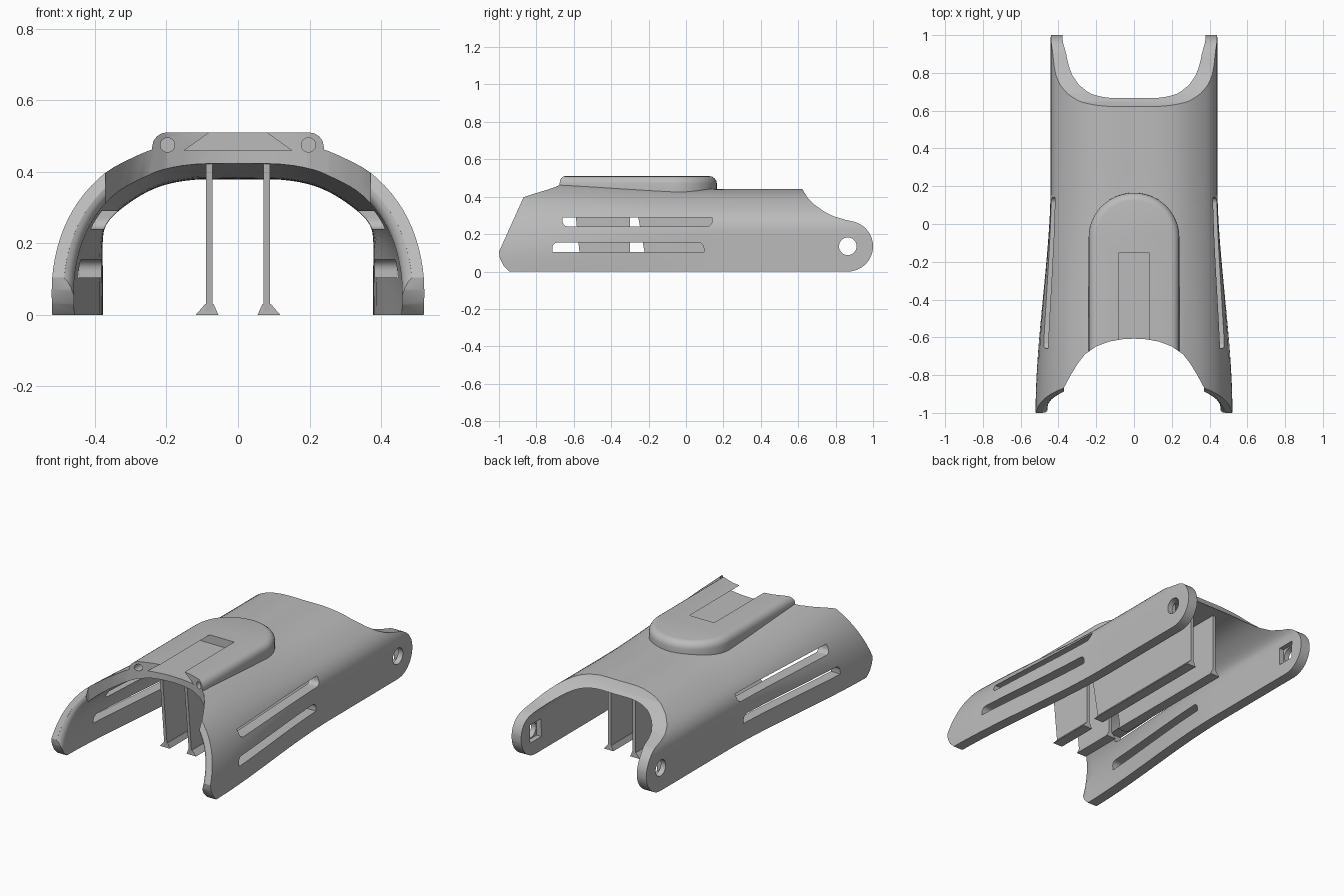
import bpy, bmesh, math
from mathutils import Vector

cube = bpy.data.objects.get("Cube")
if cube:
    bpy.data.objects.remove(cube, do_unlink=True)

grey = bpy.data.materials.new("plain_grey")
grey.use_nodes = True
grey.diffuse_color = (0.5, 0.5, 0.5, 1)
grey.node_tree.nodes["Principled BSDF"].inputs["Base Color"].default_value = (0.5, 0.5, 0.5, 1)


def loft(name, rings):
    """Closed solid through rings of equal length."""
    bm = bmesh.new()
    loops = [[bm.verts.new(p) for p in r] for r in rings]
    n = len(loops[0])
    for a, b in zip(loops, loops[1:]):
        for i in range(n):
            j = (i + 1) % n
            bm.faces.new((a[i], a[j], b[j], b[i]))
    bm.faces.new(loops[0])
    bm.faces.new(loops[-1])
    bmesh.ops.recalc_face_normals(bm, faces=bm.faces[:])
    mesh = bpy.data.meshes.new(name)
    bm.to_mesh(mesh)
    bm.free()
    obj = bpy.data.objects.new(name, mesh)
    bpy.context.collection.objects.link(obj)
    mesh.materials.append(grey)
    return obj


def prism(name, pts, axis, a, b):
    place = {"x": lambda p, t: (t, p[0], p[1]),
             "y": lambda p, t: (p[0], t, p[1]),
             "z": lambda p, t: (p[0], p[1], t)}[axis]
    return loft(name, [[place(p, t) for p in pts] for t in (a, b)])


def boolean(target, tool, op):
    mod = target.modifiers.new("cut", "BOOLEAN")
    mod.operation, mod.object, mod.solver = op, tool, "EXACT"
    bpy.context.view_layer.objects.active = target
    bpy.ops.object.modifier_apply(modifier=mod.name)
    bpy.data.objects.remove(tool, do_unlink=True)


def arc(cx, cy, rx, ry, a0, a1, n):
    angles = [math.radians(a0 + (a1 - a0) * i / n) for i in range(n + 1)]
    return [(cx + rx * math.cos(a), cy + ry * math.sin(a)) for a in angles]


def smooth(pts, steps=3):
    """Rounded path through the given points."""
    out = []
    for i in range(len(pts) - 1):
        p0, p1, p2 = pts[max(i - 1, 0)], pts[i], pts[i + 1]
        p3 = pts[min(i + 2, len(pts) - 1)]
        for k in range(steps):
            t = k / steps
            out.append(p1 + 0.5 * t * ((p2 - p0) + t * ((2 * p0 - 5 * p1 + 4 * p2 - p3)
                                                        + t * (3 * (p1 - p2) + p3 - p0))))
    return out + [pts[-1]]


# Half arch sections at the wide front and the narrow rear
FRONT = [(.52, 0), (.52, .1), (.505, .19), (.475, .27), (.43, .34),
         (.37, .4), (.3, .443), (.23, .475), (.13, .495), (0, .5)]
REAR = [(.44, 0), (.44, .12), (.44, .21), (.43, .265), (.4, .313),
        (.345, .36), (.28, .4), (.21, .426), (.12, .44), (0, .44)]


def section(y, inset=0.0):
    t = min(max((.25 - y) / 1.25, 0), 1)
    s = t * t * (3 - 2 * t)
    half = smooth([Vector(r).lerp(Vector(f), s) for r, f in zip(REAR, FRONT)])
    moved = []
    for i, p in enumerate(half):
        d = half[min(i + 1, len(half) - 1)] - half[max(i - 1, 0)]
        if i in (0, len(half) - 1):
            d = Vector((0, 1)) if i == 0 else Vector((-1, 0))
        d.normalize()
        moved.append(p + Vector((-d.y, d.x)) * inset)
    moved.insert(0, Vector((moved[0].x, -.1)))
    return moved + [Vector((-p.x, p.y)) for p in reversed(moved[:-1])]


def arch(name, inset, reach):
    ys = [-reach + 2 * reach * i / 30 for i in range(31)]
    return loft(name, [[(p.x, y, p.y) for p in section(y, inset)] for y in ys])


# Arched body with the rounded raised pad on top
body = arch("arched_shell", 0, 1.05)
rings = []
for inset, z in [(0, .38), (0, .47), (.003, .485), (.012, .498), (.025, .507), (.04, .51)]:
    w = .24 - inset
    outline = arc(0, -.07, w, .235 - inset, 0, 180, 28) + [(-w, -.8), (w, -.8)]
    rings.append([(x, y, z) for x, y in outline])
boolean(body, loft("raised_pad", rings), "UNION")
boolean(body, arch("inner_space", .062, 1.1), "DIFFERENCE")

# Side outline: slanted front, swept rear and round hinge ears
HINGE = (.865, .135)
side = [(-.945, 0), (-.975, .03), (-.995, .07), (-1, .105), (-.865, .405), (-.86, .6),
        (.622, .6), (.622, .44), (.65, .395), (.69, .355), (.74, .32), (.79, .295), (.85, .277)]
side += arc(*HINGE, .135, .135, 75, -90, 20)
boolean(body, prism("side_outline", side, "x", -.7, .7), "INTERSECT")

# Curved notch in the front of the roof
notch = [(.37, -.865), (.335, -.8), (.3, -.742), (.26, -.69), (.2, -.648), (.13, -.622), (.06, -.61)]
notch = [(.37, -1.2)] + notch + [(0, -.607)] + [(-x, y) for x, y in reversed(notch)] + [(-.37, -1.2)]
boolean(body, prism("front_notch", notch, "z", .3, .7), "DIFFERENCE")

# Rounded inner lip along the slanted front edge
lip = [[(p.x, -1 + (p.y - .105) * .45 + d, p.y) for p in section(-.95, inset)]
       for d, inset in [(-.08, .03), (.001, .033), (.007, .044), (.018, .054), (.04, .064)]]
boolean(body, loft("front_lip", lip), "DIFFERENCE")

# Long side slots, each with two rounded corners
for y0, y1, z0, z1 in [(-.66, .14, .29, .24), (-.715, .095, .105, .155)]:
    r, up = .03, (.03 if z1 > z0 else -.03)
    slot = [(y0, z0), (y1, z0)] + arc(y1 - r, z1 - up, r, up, 0, 90, 6) \
        + arc(y0 + r, z1 - up, r, up, 90, 180, 6)
    boolean(body, prism("side_slot", slot, "x", -.7, .7), "DIFFERENCE")

# Hinge holes with square recesses on the inside
boolean(body, prism("hinge_hole", arc(*HINGE, .047, .047, 0, 348.75, 31), "x", -.7, .7), "DIFFERENCE")
square = [(HINGE[0] + a * .053, HINGE[1] + b * .053) for a, b in [(-1, -1), (1, -1), (1, 1), (-1, 1)]]
boolean(body, prism("hinge_recess", square, "x", -.408, .408), "DIFFERENCE")

# Dovetail groove and two pin holes in the pad
groove = [(-.15, .46), (.15, .46), (.08, .51), (.066, .52), (-.066, .52), (-.08, .51)]
boolean(body, prism("dovetail_groove", groove, "y", -.8, -.15), "DIFFERENCE")
for s in (-1, 1):
    pin = arc(s * .197, .475, .02, .02, 0, 345, 23)
    boolean(body, prism("pin_hole", pin, "y", -.8, -.5), "DIFFERENCE")

# Inner ribs with flared feet, split front and rear
parts = [body]
WEBS = {"front": [(-.56, .01), (-.3, .01), (-.3, .432), (-.605, .445)],
        "rear": [(-.205, .01), (.6, .01), (.6, .41), (.2, .41), (-.28, .43)]}
for s, label in [(1, "left"), (-1, "right")]:
    for end, web in WEBS.items():
        parts.append(prism(f"{label}_{end}_rib", web, "x", s * .071, s * .089))
        foot = [(s * .055, 0), (s * .118, 0), (s * .092, .03), (s * .068, .03)]
        parts.append(prism(f"{label}_{end}_rib_foot", foot, "y", web[0][0], web[1][0]))

# One colour and smooth shading with sharp edges
bpy.ops.object.select_all(action="DESELECT")
for obj in parts:
    obj.data.materials.clear()
    obj.data.materials.append(grey)
    obj.select_set(True)
bpy.context.view_layer.objects.active = body
bpy.ops.object.shade_smooth_by_angle(angle=math.radians(30))
